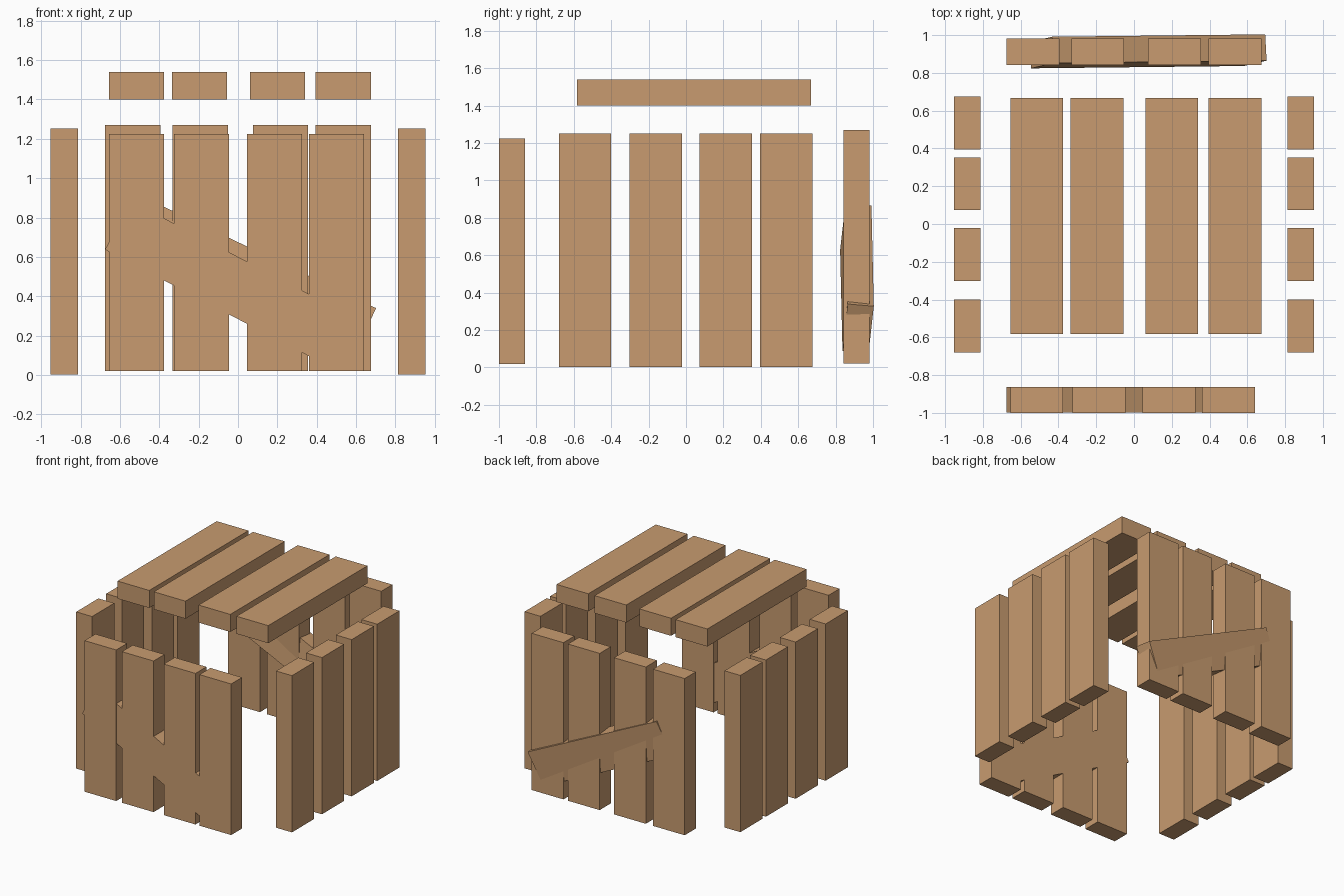
import bpy, bmesh
from math import radians
from mathutils import Matrix, Vector

if "Cube" in bpy.data.objects:
    bpy.data.objects.remove(bpy.data.objects["Cube"])

W, T, L = 0.28, 0.14, 1.25   # plank width, thickness, length

wood = bpy.data.materials.new("wood")
wood.diffuse_color = (0.58, 0.33, 0.16, 1)
wood.use_nodes = True
wood.node_tree.nodes["Principled BSDF"].inputs["Base Color"].default_value = wood.diffuse_color


def plank(name, centre, size, rotation=None):
    bm = bmesh.new()
    bmesh.ops.create_cube(bm, size=1.0)
    bmesh.ops.scale(bm, vec=size, verts=bm.verts)
    mesh = bpy.data.meshes.new(name)
    bm.to_mesh(mesh)
    bm.free()
    mesh.materials.append(wood)
    obj = bpy.data.objects.new(name, mesh)
    basis = rotation.to_4x4() if rotation else Matrix.Identity(4)
    obj.matrix_world = Matrix.Translation(centre) @ basis
    bpy.context.collection.objects.link(obj)
    return obj


# Front wall: slightly shorter upright planks
for i, x in enumerate((-0.515, -0.185, 0.185, 0.50)):
    plank(f"front_plank_{i + 1}", (x, -0.931, 0.622), (W, T - 0.002, 1.205))

# Back wall
for i, x in enumerate((-0.535, -0.192, 0.215, 0.535)):
    plank(f"back_plank_{i + 1}", (x, 0.911, 0.645), (W, T, L))

# Left and right walls
for side, x in (("left", -0.882), ("right", 0.882)):
    for i, y in enumerate((-0.54, -0.162, 0.213, 0.535)):
        plank(f"{side}_plank_{i + 1}", (x, y, 0.627), (T, W, L))

# Lid planks floating above the walls
for i, x in enumerate((-0.515, -0.195, 0.20, 0.535)):
    plank(f"lid_plank_{i + 1}", (x, 0.042, 1.47), (W, L, T))

# Front diagonal brace, set flush into the planks
plank("front_brace", (-0.077, -0.931, 0.482), (1.205, T - 0.006, W),
      Matrix.Rotation(radians(27.6), 3, 'Y'))

# Back diagonal brace, slightly twisted so it pokes out of the planks
along = Vector((0.90, 0.01, -0.43)).normalized()
up = Vector((0.42, 0.10, 0.90))
out = up.cross(along).normalized()
up = along.cross(out)
plank("back_brace", (0.0745, 0.914, 0.477), (L, T, W),
      Matrix((along, out, up)).transposed())
